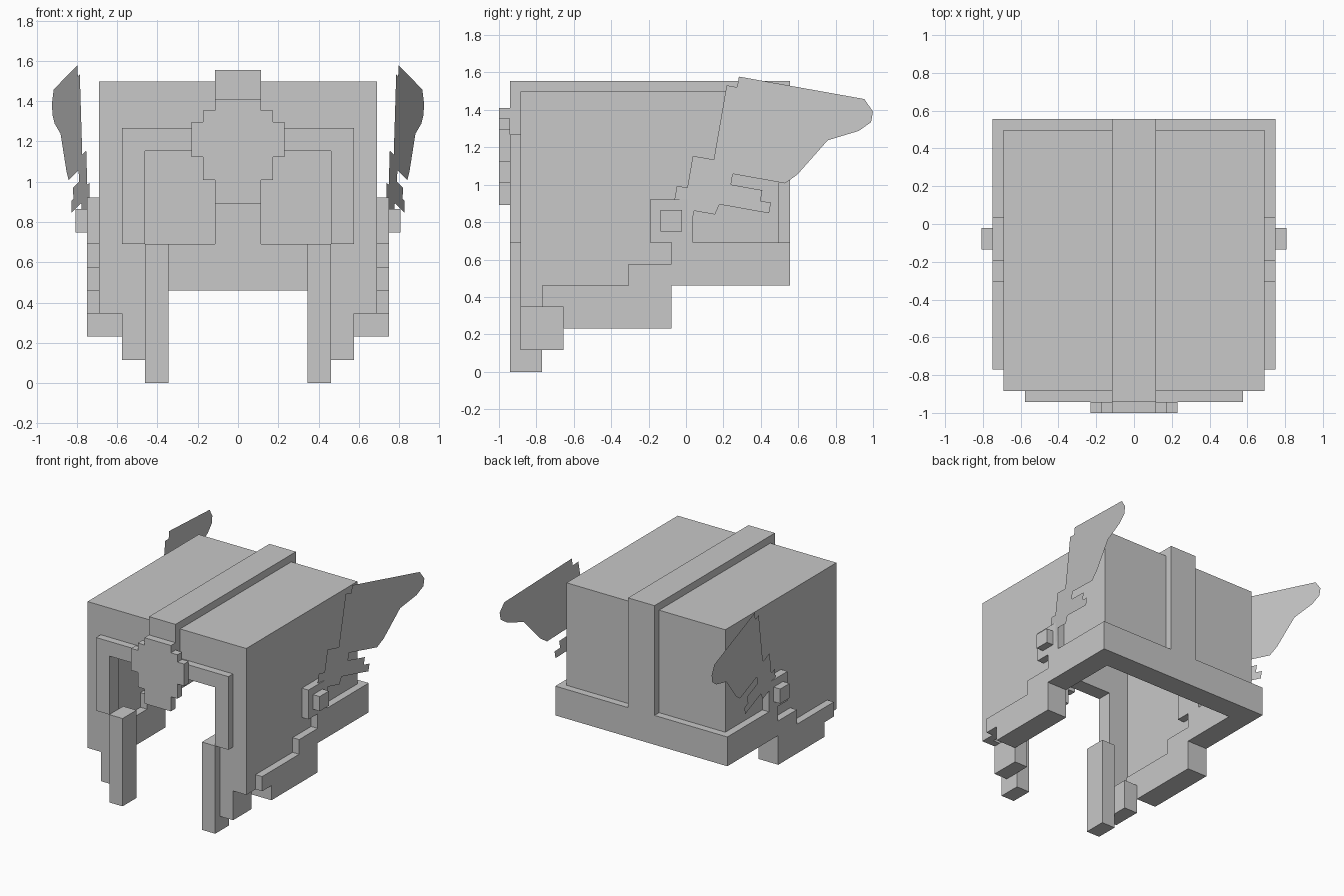
import bpy, bmesh, math

cube = bpy.data.objects.get("Cube")
if cube:
    bpy.data.objects.remove(cube, do_unlink=True)

STEP = 0.0576      # block grid size
Y_MID = -0.193     # helmet centre along y

grey = bpy.data.materials.new("plain grey")
grey.use_nodes = True
grey.diffuse_color = (0.58, 0.58, 0.58, 1)
for node in grey.node_tree.nodes:
    if node.type == 'BSDF_PRINCIPLED':
        node.inputs["Base Color"].default_value = grey.diffuse_color


def finish(name, bm, mirror):
    mesh = bpy.data.meshes.new(name)
    bm.to_mesh(mesh)
    bm.free()
    mesh.materials.append(grey)
    obj = bpy.data.objects.new(name, mesh)
    bpy.context.collection.objects.link(obj)
    if mirror:
        obj.modifiers.new("both sides", 'MIRROR').use_mirror_merge = False
    return obj


def prism(name, outline, axis, low, high, mirror=False):
    """Extrude a grid outline along x (outline is y, z) or y (outline is x, z)."""
    bm = bmesh.new()
    verts = []
    for a, z in outline:
        x, y = (low, a) if axis == 'x' else (a, low)
        verts.append(bm.verts.new((x * STEP, y * STEP + Y_MID, z * STEP)))
    face = bm.faces.new(verts)
    ext = bmesh.ops.extrude_face_region(bm, geom=[face])["geom"]
    depth = (high - low) * STEP
    move = (depth, 0, 0) if axis == 'x' else (0, depth, 0)
    bmesh.ops.translate(bm, vec=move, verts=[v for v in ext if isinstance(v, bmesh.types.BMVert)])
    bmesh.ops.recalc_face_normals(bm, faces=bm.faces)
    return finish(name, bm, mirror)


def box(name, xs, ys, zs, mirror=False):
    outline = [(ys[0], zs[0]), (ys[1], zs[0]), (ys[1], zs[1]), (ys[0], zs[1])]
    return prism(name, outline, 'x', xs[0], xs[1], mirror)


def symmetric(half):
    """Complete a right-hand outline with its reflection."""
    return half + [(-x, z) for x, z in reversed(half)]


# Hollow shell
box("roof", (-12, 12), (-12, 12), (25, 26))
box("back_wall", (-12, 12), (11, 12), (8, 26))
prism("side_wall", [(-12, 6), (2, 6), (2, 8), (12, 8), (12, 26), (-12, 26)], 'x', 11, 12, True)
prism("front_wall", symmetric([(8, 20), (8, 6), (12, 6), (12, 26)]), 'y', -12, -11)

# Raised face frame and central ridge
prism("face_frame", symmetric([(8, 20), (8, 12), (10, 12), (10, 22)]), 'y', -13, -12)
prism("ridge", [(-13, 20), (-13, 27), (13, 27), (13, 8), (10, 8), (10, 24),
                (-10, 24), (-10, 20)], 'x', -2, 2)
prism("brow_emblem", symmetric([(2, 15.5), (2, 17.5), (3, 17.5), (3, 19.5), (4, 19.5), (4, 22.5),
                                (3, 22.5), (3, 23.5), (2, 23.5), (2, 24.5)]), 'y', -14, -13)

# Lower band with stepped cheeks
box("back_band", (-13, 13), (10, 13), (8, 12))
prism("cheek_band", [(-10, 6), (-8, 6), (-8, 4), (2, 4), (2, 8), (13, 8), (13, 12), (4, 12),
                     (4, 16), (0, 16), (0, 12), (2, 12), (2, 10), (-2, 10), (-2, 8), (-10, 8)],
      'x', 10, 13, True)
box("cheek_tip", (8, 10), (-12, -8), (2, 6), True)
box("front_tusk", (6, 8), (-13, -10), (0, 12), True)
box("wing_stud", (13, 14), (1, 3), (13, 15), True)

# Flat feathered wings, outlined by steps on a tilted grid
path = ("R12 D R D L D L2 D L7 D R D R2 D R D L D L5 D R3 D R D L5 D L2 D2 "
        "L2 U4 R U3 R2 U7 R U")
tilt = math.radians(10)
moves = {'R': (1, 0), 'L': (-1, 0), 'U': (0, 1), 'D': (0, -1)}
bm = bmesh.new()
u = v = 0
corners = []
for word in path.split():
    du, dv = moves[word[0]]
    count = int(word[1:] or 1)
    u, v = u + du * count, v + dv * count
    along = (u * math.cos(tilt) + v * math.sin(tilt)) * STEP
    rise = (v * math.cos(tilt) - u * math.sin(tilt)) * STEP
    y = 0.283 + along * math.cos(tilt)
    corners.append(bm.verts.new((0.747 + y * math.tan(tilt), y, 1.578 + rise)))
bm.faces.new(corners)
bmesh.ops.triangulate(bm, faces=bm.faces[:])
finish("wing", bm, True)
